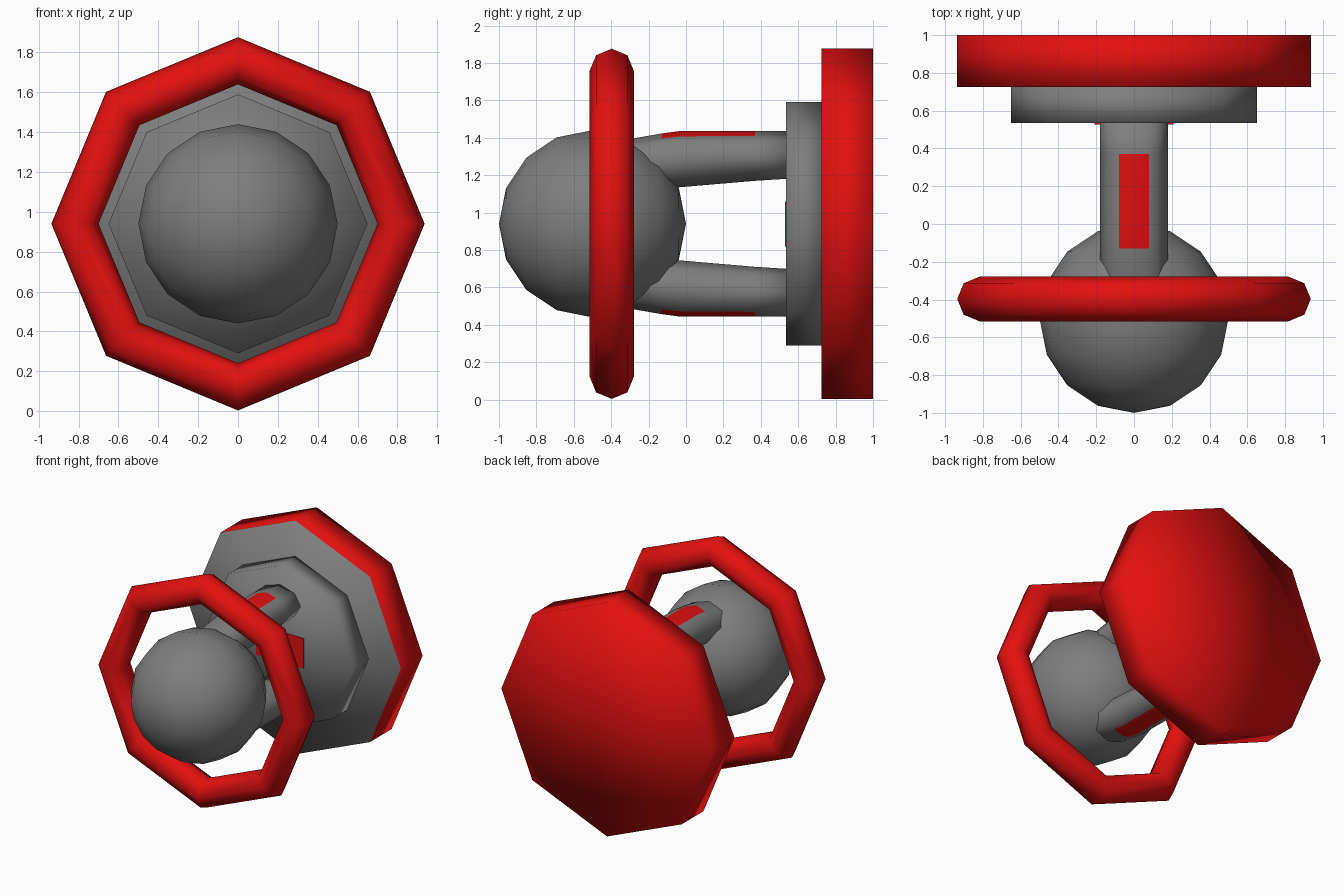
import bpy, bmesh, math
from mathutils import Matrix

if "Cube" in bpy.data.objects:
    bpy.data.objects.remove(bpy.data.objects["Cube"])

CZ = 0.94                 # height of the common axis, which runs along y
AXIS = Matrix.Rotation(math.radians(90), 4, 'X')


def material(name, rgb):
    m = bpy.data.materials.new(name)
    m.diffuse_color = (*rgb, 1)
    m.use_nodes = True
    m.node_tree.nodes["Principled BSDF"].inputs["Base Color"].default_value = m.diffuse_color
    return m


GREY = material("grey", (0.21, 0.21, 0.21))
RED = material("red", (0.76, 0.005, 0.005))


def add_object(name, bm, mats, smooth=True):
    bmesh.ops.recalc_face_normals(bm, faces=bm.faces)
    me = bpy.data.meshes.new(name)
    bm.to_mesh(me)
    bm.free()
    for m in mats:
        me.materials.append(m)
    for p in me.polygons:
        p.use_smooth = smooth
    ob = bpy.data.objects.new(name, me)
    ob.location.z = CZ
    bpy.context.collection.objects.link(ob)
    return ob


def octagon_disc(name, radius, y0, y1, mats):
    bm = bmesh.new()
    bmesh.ops.create_cone(bm, cap_ends=True, cap_tris=True, segments=8,
                          radius1=radius, radius2=radius, depth=y1 - y0,
                          matrix=Matrix.Translation((0, (y0 + y1) / 2, 0)) @ AXIS)
    return add_object(name, bm, mats)


# Front ball
bm = bmesh.new()
bmesh.ops.create_uvsphere(bm, u_segments=16, v_segments=8, radius=0.5,
                          matrix=Matrix.Translation((0, -0.5, 0)) @ AXIS)
add_object("front_ball", bm, [GREY])

# Octagonal ring around the ball
bpy.ops.mesh.primitive_torus_add(major_segments=8, minor_segments=8,
                                 major_radius=0.818, minor_radius=0.118,
                                 location=(0, -0.397, CZ),
                                 rotation=(math.radians(90), 0, 0))
ring = bpy.context.object
ring.name = "front_ring"
ring.data.materials.append(RED)
bpy.ops.object.shade_smooth()

# Back disc: red rim and back, grey front face
disc = octagon_disc("back_disc", 0.937, 0.725, 1.0, [RED, GREY])
for p in disc.data.polygons:
    p.material_index = 1 if p.normal.y < -0.5 else 0

# Smaller mounting plate on the disc
octagon_disc("mounting_plate", 0.65, 0.535, 0.73, [GREY])

# Red panel in the middle of the plate
bm = bmesh.new()
bmesh.ops.create_cube(bm, size=1, matrix=Matrix.Translation((0, 0.532, 0))
                      @ Matrix.Diagonal((0.42, 0.008, 0.24, 1)))
add_object("plate_panel", bm, [RED], smooth=False)

# Arms: eight-sided loft with a red inset strip, mirrored below the axis
STRIP = 0.08
sections = [  # y, top, bottom
    (-0.45, 0.40, 0.16), (-0.28, 0.457, 0.178), (-0.13, 0.483, 0.19),
    (-0.04, 0.495, 0.195), (0.37, 0.495, 0.23), (0.56, 0.495, 0.242)]
bm = bmesh.new()
rings = []
for y, top, bottom in sections:
    mid, rz = (top + bottom) / 2, (top - bottom) / 2
    pts = [(0.18 * math.sin(k * math.pi / 4), mid + rz * math.cos(k * math.pi / 4))
           for k in range(8)]
    t = STRIP / pts[1][0]
    edge_z = top + t * (pts[1][1] - top)
    pts = [pts[0], (STRIP, edge_z)] + pts[1:] + [(-STRIP, edge_z)]
    rings.append([bm.verts.new((x, y, z)) for x, z in pts])
for a, b in zip(rings, rings[1:]):
    n = len(a)
    for i in range(n):
        f = bm.faces.new((a[i], a[(i + 1) % n], b[(i + 1) % n], b[i]))
        c = f.calc_center_median()
        if i in (0, n - 1) and -0.13 < c.y < 0.37:
            f.material_index = 1
bm.faces.new(rings[0])
bm.faces.new(rings[-1])
arms = add_object("support_arms", bm, [GREY, RED])
mod = arms.modifiers.new("mirror", 'MIRROR')
mod.use_axis = (False, False, True)
mod.use_mirror_merge = False
